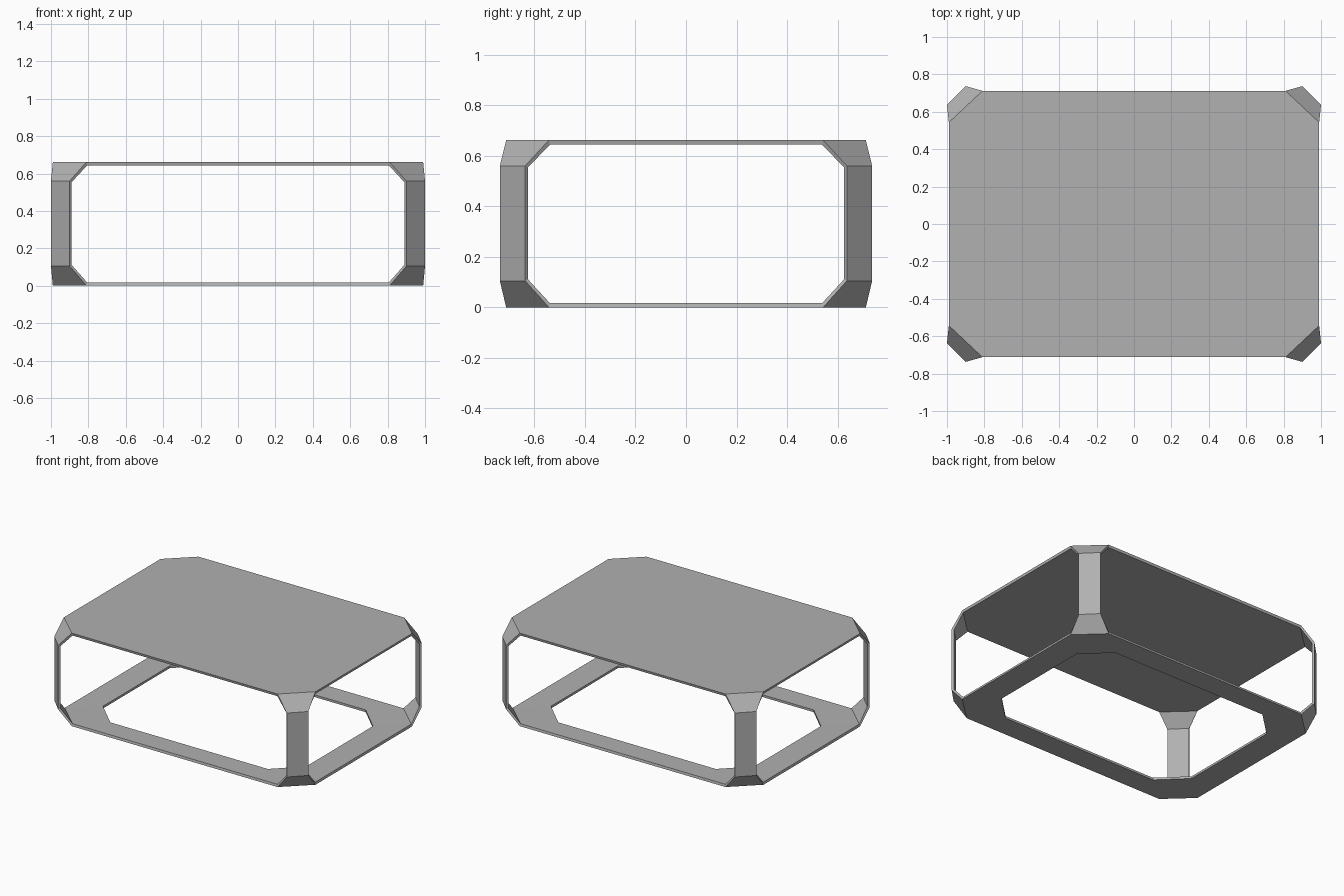
import bpy
import bmesh

if "Cube" in bpy.data.objects:
    bpy.data.objects.remove(bpy.data.objects["Cube"])


def octagon(bm, outer_x, inner_y, inner_x, outer_y, z):
    """Counter-clockwise ring of a rectangle with cut corners."""
    X, y, x, Y = outer_x, inner_y, inner_x, outer_y
    pts = [(X, y), (x, Y), (-x, Y), (-X, y),
           (-X, -y), (-x, -Y), (x, -Y), (X, -y)]
    return [bm.verts.new((px, py, z)) for px, py in pts]


bm = bmesh.new()

# Rings from top to bottom, plus the opening in the base
top = octagon(bm, 0.99, 0.543, 0.81, 0.712, 0.662)
leg_top = octagon(bm, 1.0, 0.637, 0.90, 0.737, 0.56)
leg_bottom = octagon(bm, 1.0, 0.637, 0.90, 0.737, 0.105)
base = octagon(bm, 0.99, 0.543, 0.81, 0.712, 0.0)
opening = octagon(bm, 0.80, 0.375, 0.62, 0.55, 0.0)

# Table top
bm.faces.new(top)

# Base frame around the opening
for i in range(8):
    j = (i + 1) % 8
    bm.faces.new((base[j], base[i], opening[i], opening[j]))

# Corner legs with a flared foot and a flared head
for i in range(0, 8, 2):
    for low, high in ((base, leg_bottom), (leg_bottom, leg_top), (leg_top, top)):
        bm.faces.new((low[i], low[i + 1], high[i + 1], high[i]))

mesh = bpy.data.meshes.new("table_frame")
bm.to_mesh(mesh)
bm.free()
table = bpy.data.objects.new("table_frame", mesh)
bpy.context.collection.objects.link(table)

# Dark grey finish
finish = bpy.data.materials.new("dark_grey")
finish.diffuse_color = (0.44, 0.44, 0.44, 1)
finish.use_nodes = True
finish.node_tree.nodes["Principled BSDF"].inputs["Base Color"].default_value = finish.diffuse_color
mesh.materials.append(finish)

# Sheet thickness, grown inward
sheet = table.modifiers.new("sheet_thickness", 'SOLIDIFY')
sheet.thickness = 0.016
sheet.offset = -1
sheet.use_even_offset = True
